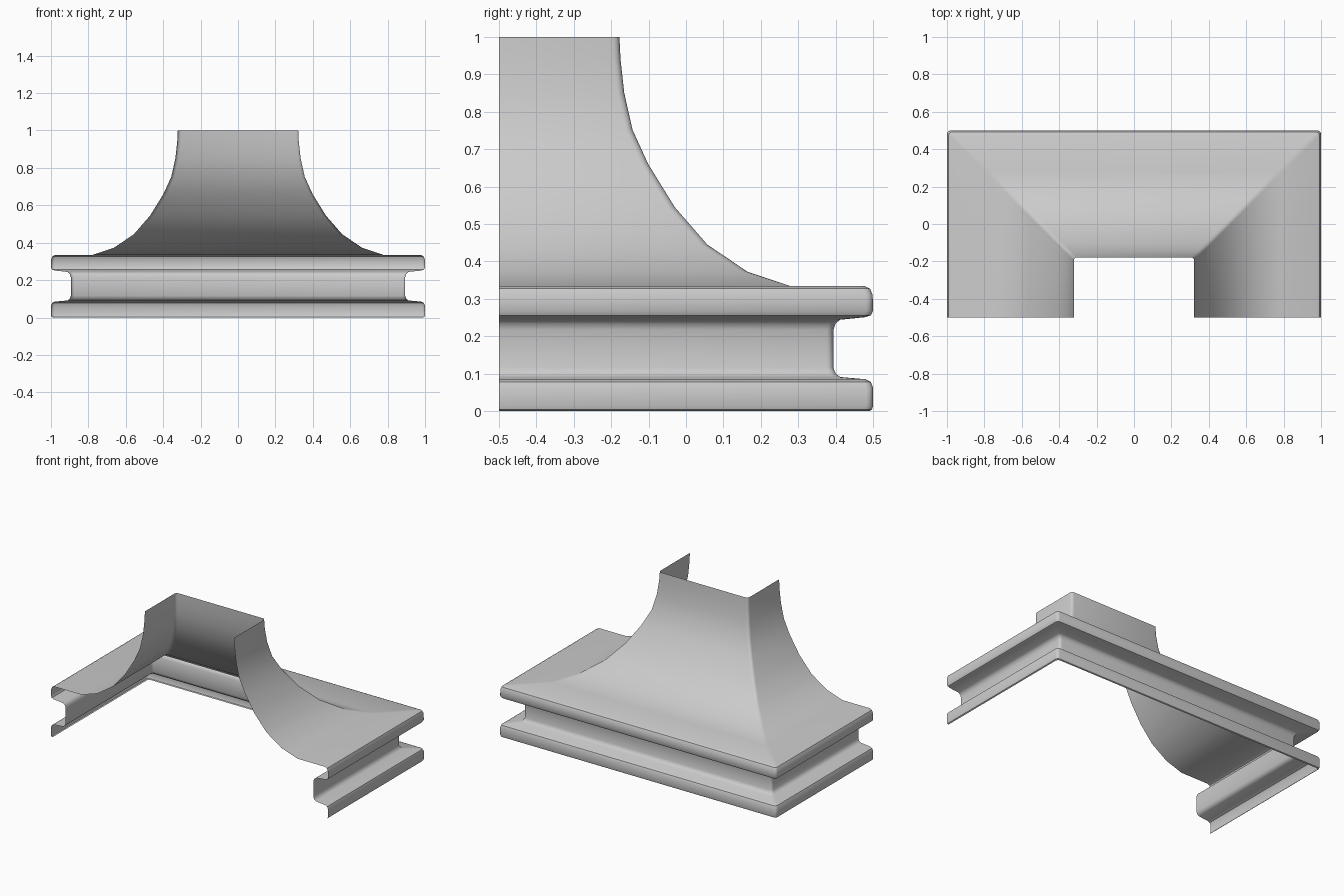
import bpy, bmesh, math

if "Cube" in bpy.data.objects:
    bpy.data.objects.remove(bpy.data.objects["Cube"])

# Cross-section of the sheet: (inset from outer rectangle, height), top to bottom
flare = [(.678, 1), (.675, .94), (.665, .85), (.643, .752), (.601, .66), (.53, .545),
         (.443, .445), (.335, .372), (.22, .334)]
upper_rim = [(.022, .334), (.008, .327), (.001, .31), (0, .268), (.006, .256), (.02, .251)]
groove = [(.088, .244), (.1, .234), (.106, .217), (.106, .116), (.1, .1), (.088, .091)]
lower_rim = [(.02, .085), (.006, .078), (0, .062), (0, .014), (.003, .004), (.01, 0)]
profile = flare + upper_rim + groove + lower_rim

R, STEPS = 0.018, 3   # small rounding of the two back corners


def path(inset):
    """U-shaped path round right side, back and left side, open at the front."""
    x, y = 1 - inset, 0.5 - inset
    right = [(x, -0.5)]
    for i in range(STEPS + 1):
        a = math.pi / 2 * i / STEPS
        right.append((x - R + R * math.cos(a), y - R + R * math.sin(a)))
    return right + [(-px, py) for px, py in reversed(right)]


# Sweep the cross-section along the path
bm = bmesh.new()
rows = [[bm.verts.new((x, y, z)) for x, y in path(d)] for d, z in profile]
for a, b in zip(rows, rows[1:]):
    for i in range(len(a) - 1):
        bm.faces.new((a[i], b[i], b[i + 1], a[i + 1]))
bm.normal_update()
if sum(f.normal.y * f.calc_area() for f in bm.faces) < 0:
    bmesh.ops.reverse_faces(bm, faces=bm.faces[:])

mesh = bpy.data.meshes.new("flared_hood")
bm.to_mesh(mesh)
bm.free()
hood = bpy.data.objects.new("flared_hood", mesh)
bpy.context.collection.objects.link(hood)
bpy.context.view_layer.objects.active = hood
hood.select_set(True)
bpy.ops.object.shade_smooth_by_angle(angle=math.radians(40))
